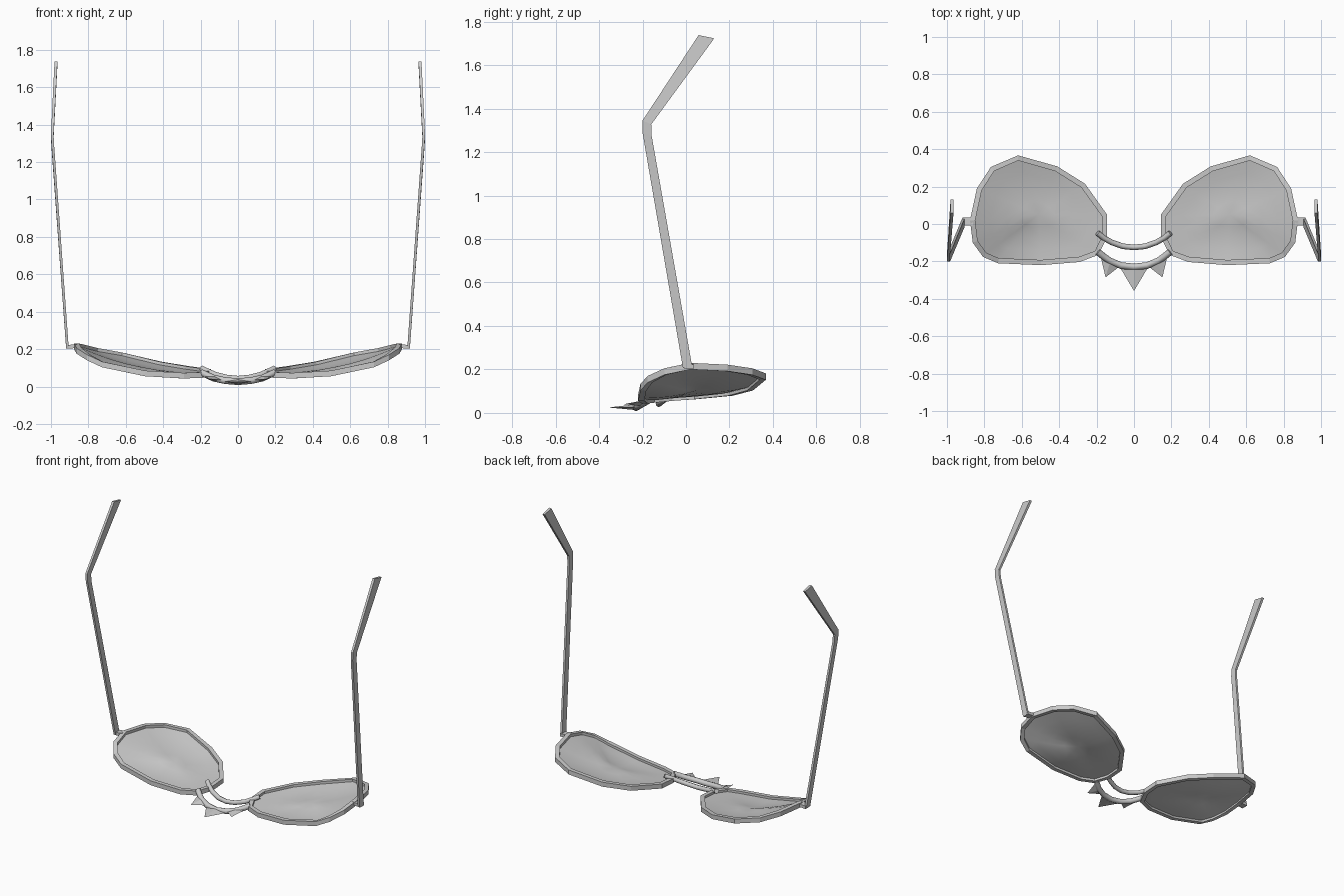
import bpy, bmesh, math
from mathutils import Vector

if "Cube" in bpy.data.objects:
    bpy.data.objects.remove(bpy.data.objects["Cube"])


def make(name, verts, faces, mirror=True, smooth=None):
    me = bpy.data.meshes.new(name)
    bm = bmesh.new()
    vs = [bm.verts.new(v) for v in verts]
    for f in faces:
        bm.faces.new([vs[i] for i in f])
    bmesh.ops.recalc_face_normals(bm, faces=bm.faces)
    bm.to_mesh(me)
    bm.free()
    ob = bpy.data.objects.new(name, me)
    bpy.context.collection.objects.link(ob)
    if mirror:
        ob.modifiers.new("Mirror", 'MIRROR').use_clip = False
    if smooth:
        bpy.ops.object.select_all(action='DESELECT')
        ob.select_set(True)
        bpy.context.view_layer.objects.active = ob
        bpy.ops.object.shade_smooth_by_angle(angle=math.radians(smooth))
    return ob


def loft(name, rings, closed=False, **kw):
    n, m = len(rings[0]), len(rings)
    verts = [v for r in rings for v in r]
    faces = []
    for i in range(m if closed else m - 1):
        j = (i + 1) % m
        for k in range(n):
            l = (k + 1) % n
            faces.append((i*n + k, i*n + l, j*n + l, j*n + k))
    if not closed:
        faces += [tuple(range(n)), tuple((m - 1)*n + k for k in range(n))]
    return make(name, verts, faces, **kw)


# Outer outline of one lens rim, seen from above, with heights
outline = [Vector(p) for p in (
    (.62, .367, .167), (.765, .305, .19), (.84, .19, .207), (.877, .02, .215),
    (.862, -.10, .19), (.807, -.176, .155), (.727, -.21, .118), (.497, -.22, .07),
    (.29, -.203, .058), (.19, -.165, .062), (.143, -.07, .07), (.144, .05, .078),
    (.262, .215, .094), (.41, .308, .118))]
n = len(outline)


def inset(i, d):
    t = outline[(i + 1) % n] - outline[i - 1]
    return outline[i] + Vector((-t.y, t.x, 0)).normalized() * -d


# Rim: four-sided section swept round the outline
rings = []
for i in range(n):
    a, b = inset(i, 0), inset(i, .028)
    h = Vector((0, 0, .015))
    rings.append([a - h, b - h, b + h, a + h])
loft("lens_rim", rings, closed=True)

# Lens: shallow dome filling the rim
edge = [inset(i, .02) for i in range(n)]
centre = Vector((.51, .05, .103))
verts, faces = [centre], []
steps = (.25, .5, .75, 1)
for s in steps:
    for e in edge:
        p = centre.lerp(e, s)
        flat = centre.z + (e.z - centre.z) * s
        p.z = flat - .012 * 4 * s * (1 - s)
        verts.append(p)
for k in range(n):
    l = (k + 1) % n
    faces.append((0, 1 + k, 1 + l))
    for r in range(len(steps) - 1):
        a, b = 1 + r*n, 1 + (r + 1)*n
        faces.append((a + k, b + k, b + l, a + l))
make("lens", verts, faces, smooth=40)


# Curved bridge bars
def bar(name, half, radius):
    path = [Vector((-x, y, z)) for x, y, z in half[:0:-1]] + [Vector(p) for p in half]
    rs = []
    for i, p in enumerate(path):
        t = (path[min(i + 1, len(path) - 1)] - path[max(i - 1, 0)]).normalized()
        u = t.cross(Vector((0, 0, 1))).normalized()
        v = u.cross(t)
        rs.append([p + radius*(u*math.cos(a) + v*math.sin(a))
                   for a in (k*math.tau/8 for k in range(8))])
    loft(name, rs, mirror=False, smooth=50)


bar("upper_bridge", [(0, -.125, .042), (.06, -.119, .048), (.12, -.098, .063),
                     (.165, -.072, .083), (.195, -.048, .098)], .015)
bar("lower_bridge", [(0, -.23, .026), (.07, -.222, .032), (.13, -.197, .045),
                     (.165, -.172, .06), (.195, -.148, .075)], .018)


# Flattened four-sided spikes under the bridge
def spike(name, a, b, tip, mirror):
    a, b, tip = Vector(a), Vector(b), Vector(tip)
    m, h = (a + b) / 2, Vector((0, 0, .013))
    make(name, [a, m + h, b, m - h, tip],
         [(0, 1, 2, 3), (0, 1, 4), (1, 2, 4), (2, 3, 4), (3, 0, 4)], mirror)


spike("centre_spike", (-.075, -.232, .026), (.075, -.232, .026), (0, -.358, .025), False)
spike("side_spike", (.075, -.225, .034), (.178, -.175, .055), (.152, -.285, .04), True)


# Hinge block and bent temple arm, lofted from four-sided sections
def rect(x0, x1, y0, z0, y1, z1):
    return [(x0, y0, z0), (x1, y0, z0), (x1, y1, z1), (x0, y1, z1)]


loft("hinge", [[(x, -.008, z - .01), (x, .035, z - .01), (x, .035, z + .01), (x, -.008, z + .01)]
               for x, z in ((.862, .218), (.885, .214), (.918, .212))])
loft("temple_arm", [rect(.905, .919, -.014, .206, .03, .204),
                    rect(.983, .997, -.2, 1.29, -.158, 1.275),
                    rect(.986, 1.0, -.2, 1.345, -.16, 1.327),
                    rect(.965, .981, .058, 1.738, .13, 1.723)])
